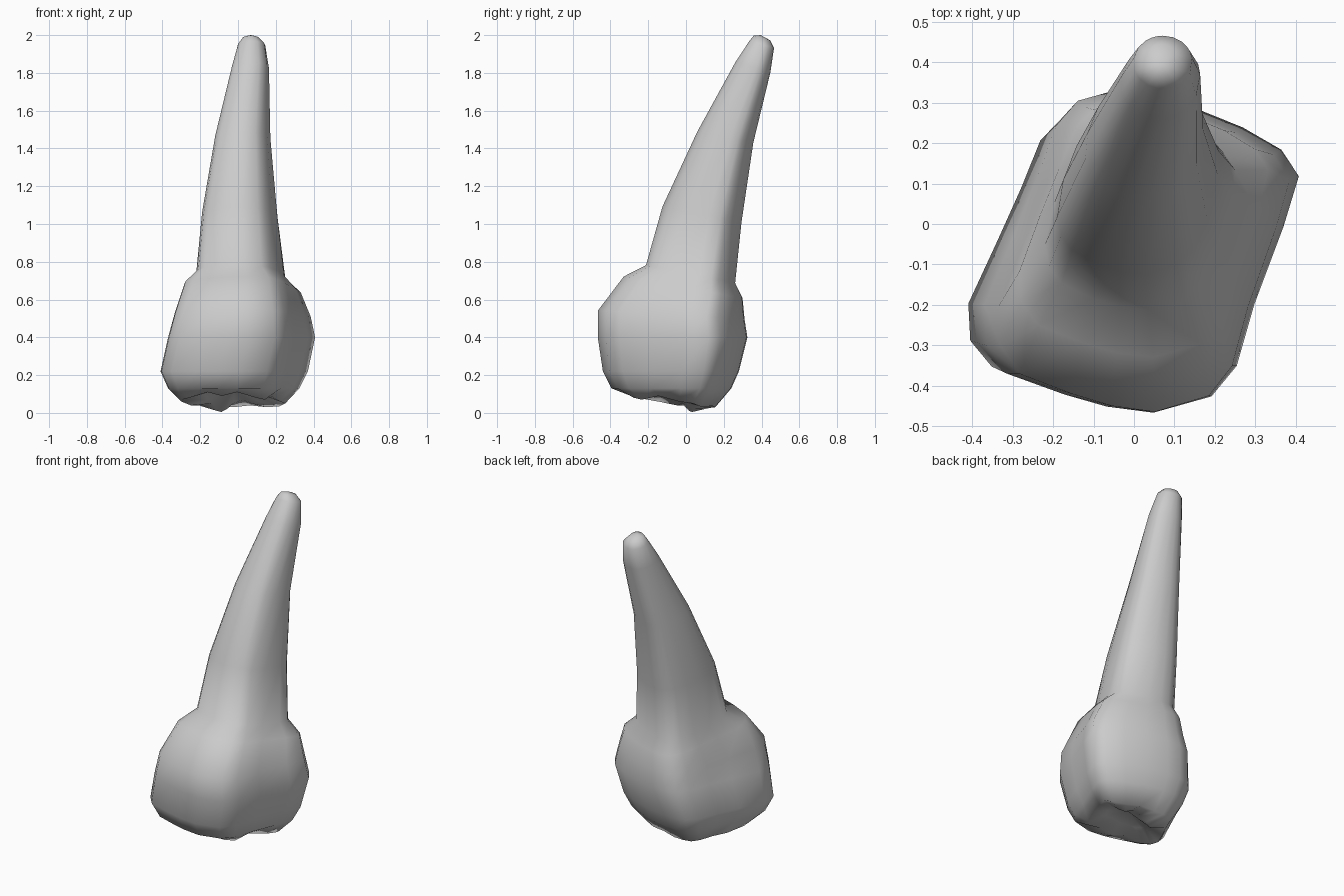
import bpy, bmesh, math

# Skewed crown outline seen from above: x, y, height of the biting rim, height of the inner cusps
OUTLINE = [
    (0.405, 0.115, 0.05, 0.08), (0.36, 0.18, 0.035, 0.06), (0.26, 0.235, 0.03, 0.05),
    (0.13, 0.285, 0.04, 0.07), (0.0, 0.315, 0.03, 0.05), (-0.09, 0.32, 0.03, 0.02),
    (-0.165, 0.30, 0.03, 0.005), (-0.22, 0.24, 0.035, 0.01), (-0.27, 0.11, 0.04, 0.05),
    (-0.33, -0.03, 0.04, 0.07), (-0.405, -0.2, 0.06, 0.10), (-0.40, -0.30, 0.07, 0.11),
    (-0.345, -0.37, 0.08, 0.11), (-0.2, -0.42, 0.11, 0.12), (-0.09, -0.45, 0.09, 0.12),
    (0.03, -0.465, 0.11, 0.13), (0.18, -0.425, 0.08, 0.12), (0.245, -0.35, 0.07, 0.11),
    (0.29, -0.2, 0.09, 0.11), (0.365, -0.01, 0.06, 0.10)]

# Rings: z, x min, x max, y min, y max, tilt along y, roundness
RINGS = [
    (0.13, -0.37, 0.325, -0.395, 0.24, 0.0, 0.0),
    (0.22, -0.41, 0.37, -0.44, 0.28, 0.0, 0.0),
    (0.40, -0.37, 0.408, -0.467, 0.325, 0.0, 0.0),
    (0.52, -0.335, 0.385, -0.465, 0.31, -0.06, 0.0),
    (0.665, -0.285, 0.335, -0.33, 0.30, -0.18, 0.1),
    (0.735, -0.225, 0.26, -0.212, 0.262, -0.2, 0.4),
    (1.05, -0.195, 0.22, -0.125, 0.295, -0.2, 0.5),
    (1.46, -0.125, 0.178, 0.06, 0.357, -0.2, 0.65),
    (1.83, -0.035, 0.167, 0.262, 0.447, -0.3, 0.8),
    (1.95, -0.002, 0.145, 0.335, 0.466, -0.28, 1.0),
    (1.985, 0.025, 0.11, 0.358, 0.445, -0.28, 1.0)]


def section(x0, x1, y0, y1, rnd):
    """Crown outline fitted to a box and blended toward an ellipse."""
    pts = []
    for x, y, *_ in OUTLINE:
        u, v = x / 0.405, (y + 0.0725) / 0.3925
        a = math.atan2(v, u)
        u += (math.cos(a) - u) * rnd
        v += (math.sin(a) - v) * rnd
        pts.append(((x0 + x1) / 2 + u * (x1 - x0) / 2, (y0 + y1) / 2 + v * (y1 - y0) / 2))
    return pts


bm = bmesh.new()
loops = []

# Biting surface: shallow basin inside a cusped rim
basin = section(-0.18, 0.13, -0.20, 0.04, 0.2)
loops.append([bm.verts.new((x, y, o[3])) for (x, y), o in zip(basin, OUTLINE)])
rim = section(-0.30, 0.25, -0.30, 0.155, 0.0)
loops.append([bm.verts.new((x, y, o[2])) for (x, y), o in zip(rim, OUTLINE)])

# Crown walls, neck and curved root
for z, x0, x1, y0, y1, tilt, rnd in RINGS:
    yc = (y0 + y1) / 2
    loops.append([bm.verts.new((x, y, z + tilt * (y - yc)))
                  for x, y in section(x0, x1, y0, y1, rnd)])

n = len(OUTLINE)
for a, b in zip(loops, loops[1:]):
    for i in range(n):
        j = (i + 1) % n
        bm.faces.new((a[i], a[j], b[j], b[i]))

# Close the basin and the root tip
for loop, c in ((loops[0], (-0.02, -0.08, 0.13)), (loops[-1], (0.068, 0.395, 2.0))):
    v = bm.verts.new(c)
    for i in range(n):
        bm.faces.new((loop[i], loop[(i + 1) % n], v))
bmesh.ops.recalc_face_normals(bm, faces=bm.faces)

mesh = bpy.data.meshes.new("tooth")
bm.to_mesh(mesh)
bm.free()
tooth = bpy.data.objects.new("tooth", mesh)
bpy.context.collection.objects.link(tooth)
bpy.context.view_layer.objects.active = tooth
tooth.select_set(True)
bpy.ops.object.shade_smooth_by_angle(angle=math.radians(65))
